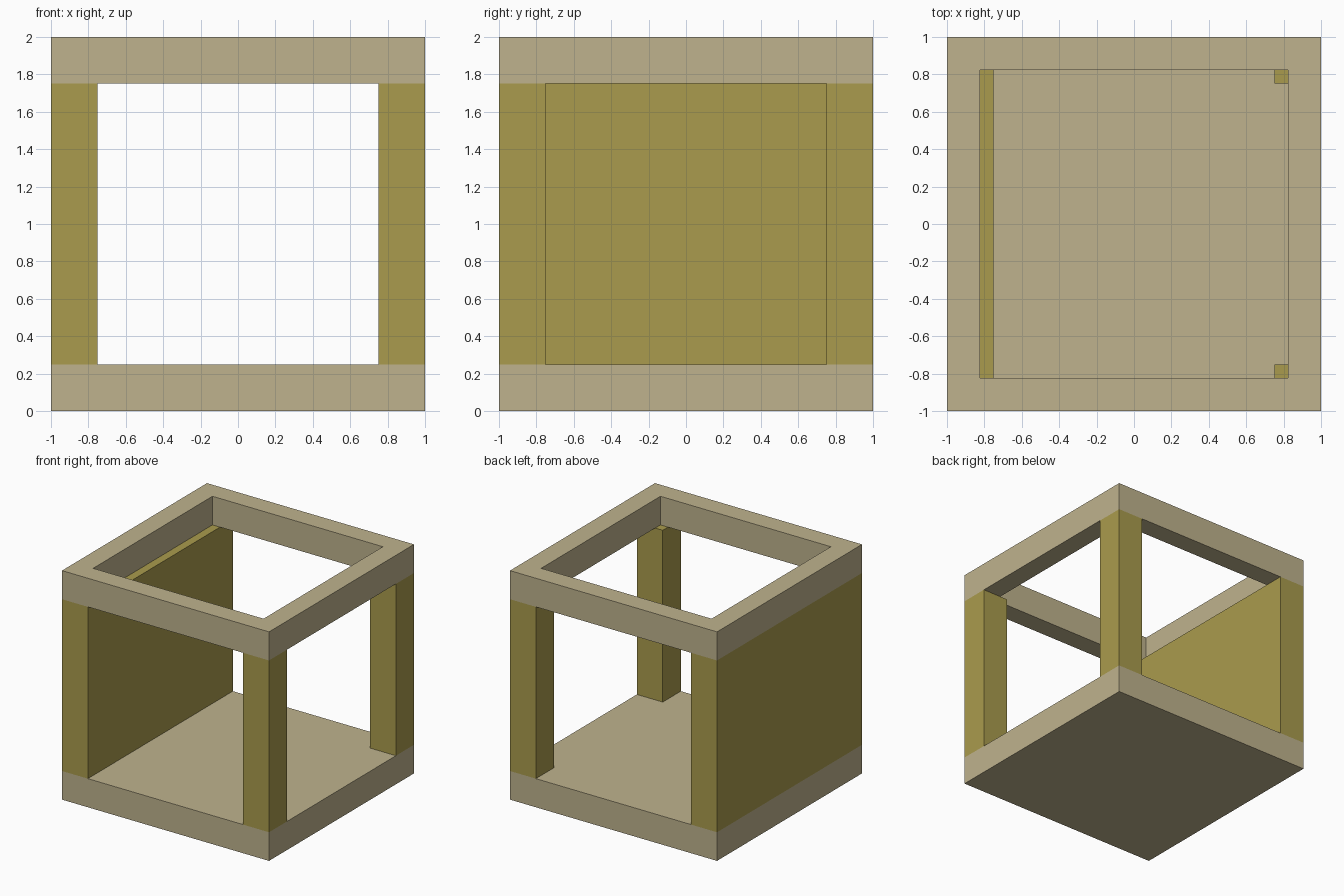
import bpy
import bmesh
from mathutils import Matrix, Vector

default = bpy.data.objects.get("Cube")
if default:
    bpy.data.objects.remove(default, do_unlink=True)

SIZE = 2.0       # outer edge of the whole frame
BEAM = 0.25      # thickness of every beam, post and panel
HALF = SIZE / 2
POST = HALF - BEAM / 2
SPAN = SIZE - 2 * BEAM


def make_material(name, color):
    mat = bpy.data.materials.new(name)
    mat.use_nodes = True
    mat.diffuse_color = color
    mat.node_tree.nodes["Principled BSDF"].inputs["Base Color"].default_value = color
    return mat


beige = make_material("pale beige", (0.52, 0.45, 0.27, 1))
olive = make_material("olive yellow", (0.40, 0.33, 0.075, 1))


def make_box(name, center, size, mat, opening=0):
    """Box; with an opening, a square hole with that border runs through it vertically."""
    bm = bmesh.new()
    bmesh.ops.create_cube(bm, size=1, matrix=Matrix.Diagonal(Vector(size)).to_4x4())
    if opening:
        caps = [f for f in bm.faces if abs(f.normal.z) > 0.9]
        bmesh.ops.inset_individual(bm, faces=caps, thickness=opening)
        rim = [e for f in caps for e in f.edges]
        bmesh.ops.delete(bm, geom=caps, context="FACES_ONLY")
        bmesh.ops.bridge_loops(bm, edges=rim)
        bmesh.ops.recalc_face_normals(bm, faces=bm.faces)
    mesh = bpy.data.meshes.new(name)
    bm.to_mesh(mesh)
    bm.free()
    mesh.materials.append(mat)
    obj = bpy.data.objects.new(name, mesh)
    obj.location = center
    bpy.context.collection.objects.link(obj)
    return obj


# Solid floor and open top frame
make_box("floor_slab", (0, 0, BEAM / 2), (SIZE, SIZE, BEAM), beige)
make_box("top_frame", (0, 0, SIZE - BEAM / 2), (SIZE, SIZE, BEAM), beige, opening=BEAM)

# Full panel closing one side
make_box("side_panel", (-POST, 0, HALF), (BEAM, SIZE, SPAN), olive)

# Corner posts on the open side
for label, side in (("front", -1), ("back", 1)):
    make_box(label + "_post", (POST, side * POST, HALF), (BEAM, BEAM, SPAN), olive)
